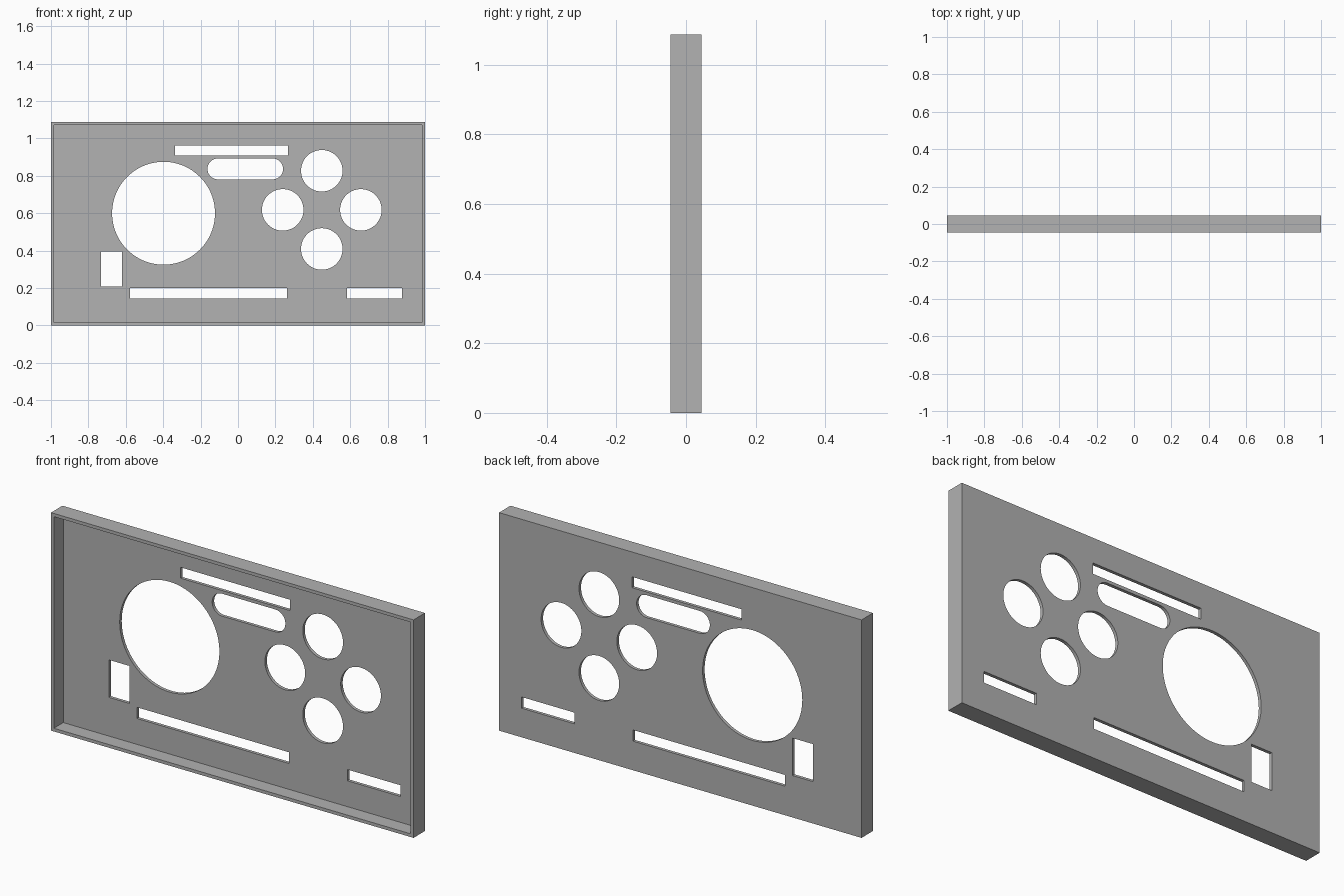
import bpy, bmesh
from math import cos, sin, pi
from mathutils import Vector

cube = bpy.data.objects.get("Cube")
if cube:
    bpy.data.objects.remove(cube, do_unlink=True)

WIDTH, HEIGHT, DEPTH = 2.0, 1.087, 0.09
WALL = 0.016
FRONT, BACK = -DEPTH / 2, DEPTH / 2

grey = bpy.data.materials.new("panel grey")
grey.use_nodes = True
colour = (0.445, 0.445, 0.445, 1)
grey.diffuse_color = colour
grey.node_tree.nodes["Principled BSDF"].inputs["Base Color"].default_value = colour


def rectangle(x0, x1, z0, z1):
    return [(x0, z0), (x1, z0), (x1, z1), (x0, z1)]


def arc(x, z, r, start, end, steps):
    angles = [start + (end - start) * i / steps for i in range(steps + 1)]
    return [(x + r * cos(a), z + r * sin(a)) for a in angles]


def circle(x, z, r):
    return arc(x, z, r, 0, 2 * pi, 96)[:-1]


def pill(x0, x1, z0, z1):
    r, z = (z1 - z0) / 2, (z0 + z1) / 2
    return arc(x1 - r, z, r, -pi / 2, pi / 2, 32) + arc(x0 + r, z, r, pi / 2, 3 * pi / 2, 32)


def prisms(name, outlines, y0, y1):
    """One object holding a solid prism along y for every outline."""
    bm = bmesh.new()
    for outline in outlines:
        face = bm.faces.new([bm.verts.new((x, y0, z)) for x, z in outline])
        made = bmesh.ops.extrude_face_region(bm, geom=[face])["geom"]
        verts = [v for v in made if isinstance(v, bmesh.types.BMVert)]
        bmesh.ops.translate(bm, verts=verts, vec=Vector((0, y1 - y0, 0)))
    bmesh.ops.recalc_face_normals(bm, faces=bm.faces)
    mesh = bpy.data.meshes.new(name)
    bm.to_mesh(mesh)
    bm.free()
    mesh.materials.append(grey)
    obj = bpy.data.objects.new(name, mesh)
    bpy.context.collection.objects.link(obj)
    return obj


# Solid slab
panel = prisms("instrument_panel", [rectangle(-WIDTH / 2, WIDTH / 2, 0, HEIGHT)], FRONT, BACK)

# Shallow tray hollowed from the front, leaving a thin rim and back plate
edge = WIDTH / 2 - WALL
tray = prisms("tray_cutter", [rectangle(-edge, edge, WALL, HEIGHT - WALL)],
              FRONT - 0.1, BACK - WALL)

# Openings through the back plate
openings = [
    circle(-0.398, 0.6, 0.275),               # large dial
    rectangle(-0.337, 0.267, 0.909, 0.963),   # upper slot
    pill(-0.163, 0.241, 0.781, 0.893),        # rounded slot
    rectangle(-0.733, -0.62, 0.209, 0.396),   # switch window
    rectangle(-0.578, 0.262, 0.145, 0.201),   # long lower slot
    rectangle(0.583, 0.877, 0.145, 0.201),    # short lower slot
]
# Diamond of four small dials
for dx, dz in ((1, 0), (-1, 0), (0, 1), (0, -1)):
    openings.append(circle(0.448 + 0.209 * dx, 0.618 + 0.209 * dz, 0.111))
holes = prisms("opening_cutter", openings, FRONT - 0.2, BACK + 0.2)

for cutter in (tray, holes):
    cutter.hide_render = True
    cut = panel.modifiers.new(cutter.name, 'BOOLEAN')
    cut.operation, cut.solver, cut.object = 'DIFFERENCE', 'EXACT', cutter

# Bake the cuts and discard the cutters
bpy.context.view_layer.update()
baked = panel.evaluated_get(bpy.context.evaluated_depsgraph_get())
mesh = bpy.data.meshes.new_from_object(baked)
panel.modifiers.clear()
panel.data = mesh
mesh.name = "instrument_panel"
for cutter in (tray, holes):
    bpy.data.objects.remove(cutter, do_unlink=True)

bpy.ops.object.select_all(action='DESELECT')
panel.select_set(True)
bpy.context.view_layer.objects.active = panel
bpy.ops.object.shade_smooth_by_angle()
